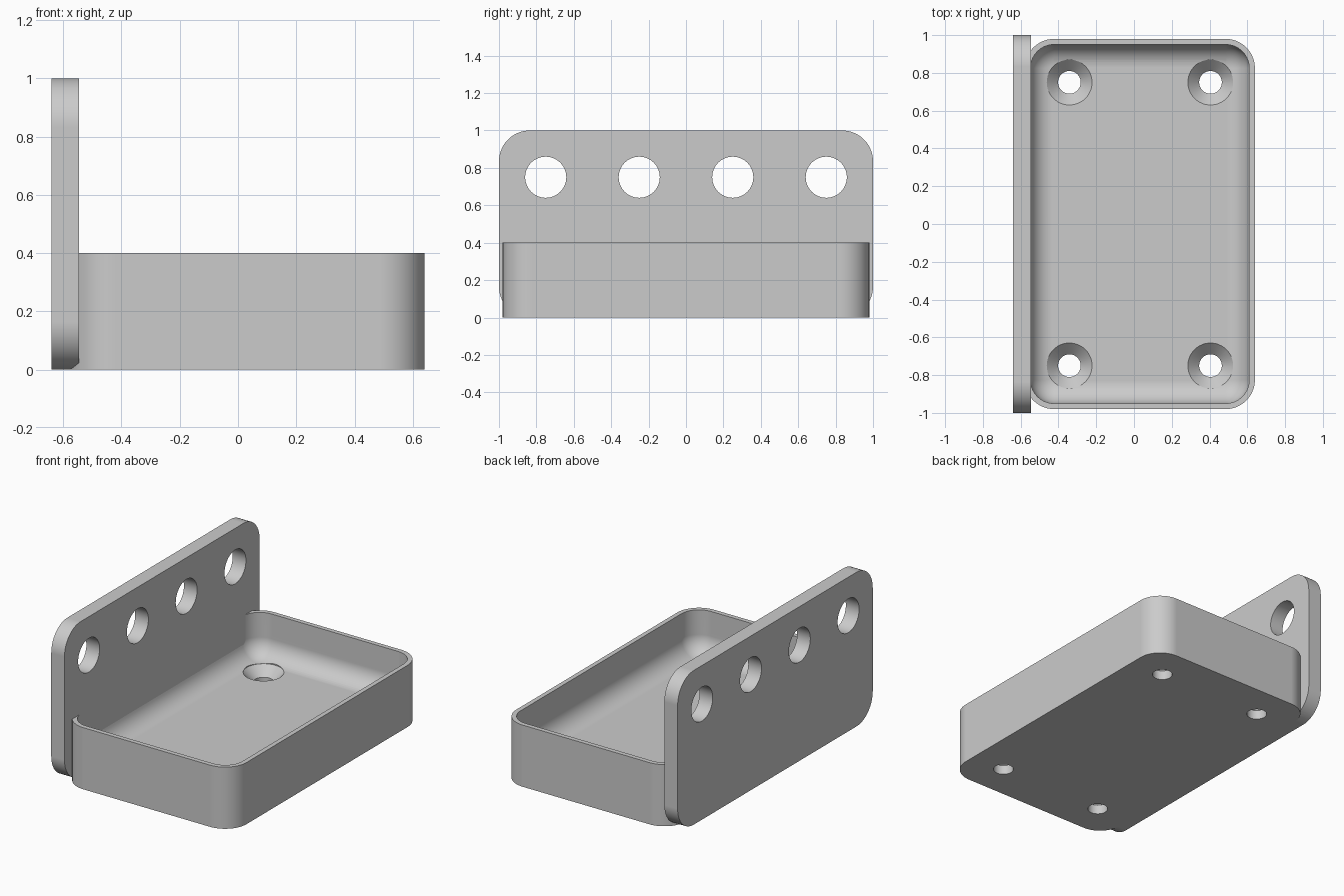
import bpy
import bmesh
from math import cos, sin, pi, radians
from mathutils import Matrix

default = bpy.data.objects.get("Cube")
if default:
    bpy.data.objects.remove(default, do_unlink=True)

grey = bpy.data.materials.new("plain grey")
grey.use_nodes = True
grey.diffuse_color = (0.6, 0.6, 0.6, 1)
grey.node_tree.nodes["Principled BSDF"].inputs["Base Color"].default_value = (0.6, 0.6, 0.6, 1)

SEG = 14  # segments per quarter round


def rounded_rect(cx, cy, hx, hy, r):
    """Counter-clockwise outline of a rectangle with rounded corners."""
    pts = []
    for q, (sx, sy) in enumerate([(1, 1), (-1, 1), (-1, -1), (1, -1)]):
        for i in range(SEG + 1):
            a = (q + i / SEG) * pi / 2
            pts.append((cx + sx * (hx - r) + r * cos(a), cy + sy * (hy - r) + r * sin(a)))
    return pts


def loft(name, loops):
    """Skin a stack of (outline, height) loops and cap both ends."""
    bm = bmesh.new()
    rings = [[bm.verts.new((x, y, z)) for x, y in pts] for pts, z in loops]
    n = len(rings[0])
    for a, b in zip(rings, rings[1:]):
        for i in range(n):
            j = (i + 1) % n
            bm.faces.new((a[i], a[j], b[j], b[i]))
    bm.faces.new(rings[0][::-1])
    bm.faces.new(rings[-1])
    bmesh.ops.recalc_face_normals(bm, faces=bm.faces)
    mesh = bpy.data.meshes.new(name)
    bm.to_mesh(mesh)
    bm.free()
    mesh.materials.append(grey)
    obj = bpy.data.objects.new(name, mesh)
    bpy.context.collection.objects.link(obj)
    return obj


def circle(cx, cy, r, n=48):
    return [(cx + r * cos(2 * pi * i / n), cy + r * sin(2 * pi * i / n)) for i in range(n)]


def combine(target, other, operation):
    """Apply a boolean and drop the second object."""
    bpy.context.view_layer.objects.active = target
    mod = target.modifiers.new("combine", 'BOOLEAN')
    mod.object, mod.operation, mod.solver = other, operation, 'EXACT'
    bpy.ops.object.modifier_apply(modifier=mod.name)
    bpy.data.objects.remove(other, do_unlink=True)


# Tray: outer wall, rim, inner wall and rounded transition into the floor
LEFT, RIGHT, HALF_Y, HEIGHT = -0.578, 0.64, 0.98, 0.4
WALL, FLOOR, FILLET, CORNER = 0.03, 0.12, 0.12, 0.155
cx, hx = (LEFT + RIGHT) / 2, (RIGHT - LEFT) / 2


def tray_outline(inset):
    return rounded_rect(cx, 0, hx - inset, HALF_Y - inset, CORNER - inset)


loops = [(tray_outline(0), 0), (tray_outline(0), HEIGHT), (tray_outline(WALL), HEIGHT)]
for i in range(SEG + 1):
    a = i / SEG * pi / 2
    loops.append((tray_outline(WALL + FILLET * (1 - cos(a))), FLOOR + FILLET * (1 - sin(a))))
tray = loft("tray_with_back_plate", loops)

# Countersunk screw holes in the floor
for x in (-0.342, 0.405):
    for y in (-0.75, 0.75):
        cutter = loft("screw_hole_cutter", [
            (circle(x, y, 0.06), -0.1), (circle(x, y, 0.06), FLOOR - 0.06),
            (circle(x, y, 0.12), FLOOR), (circle(x, y, 0.12), FLOOR + 0.1)])
        combine(tray, cutter, 'DIFFERENCE')

# Back plate: outline drawn flat (height, width), then stood upright
upright = Matrix(((0, 0, 1, 0), (0, 1, 0, 0), (-1, 0, 0, 0), (0, 0, 0, 1)))
outline = rounded_rect(-0.5, 0, 0.5, 1, 0.165)
plate = loft("back_plate", [(outline, -0.64), (outline, -0.545)])
plate.data.transform(upright)

# Row of round holes along the plate
for y in (-0.75, -0.25, 0.25, 0.75):
    cutter = loft("plate_hole_cutter", [(circle(-0.75, y, 0.11), -0.8), (circle(-0.75, y, 0.11), -0.4)])
    cutter.data.transform(upright)
    combine(plate, cutter, 'DIFFERENCE')

combine(tray, plate, 'UNION')

# Smooth rounds, crisp edges, flat large faces
bpy.ops.object.select_all(action='DESELECT')
tray.select_set(True)
bpy.context.view_layer.objects.active = tray
bpy.ops.object.shade_smooth_by_angle(angle=radians(30))
weighted = tray.modifiers.new("weighted_normals", 'WEIGHTED_NORMAL')
weighted.keep_sharp = True
